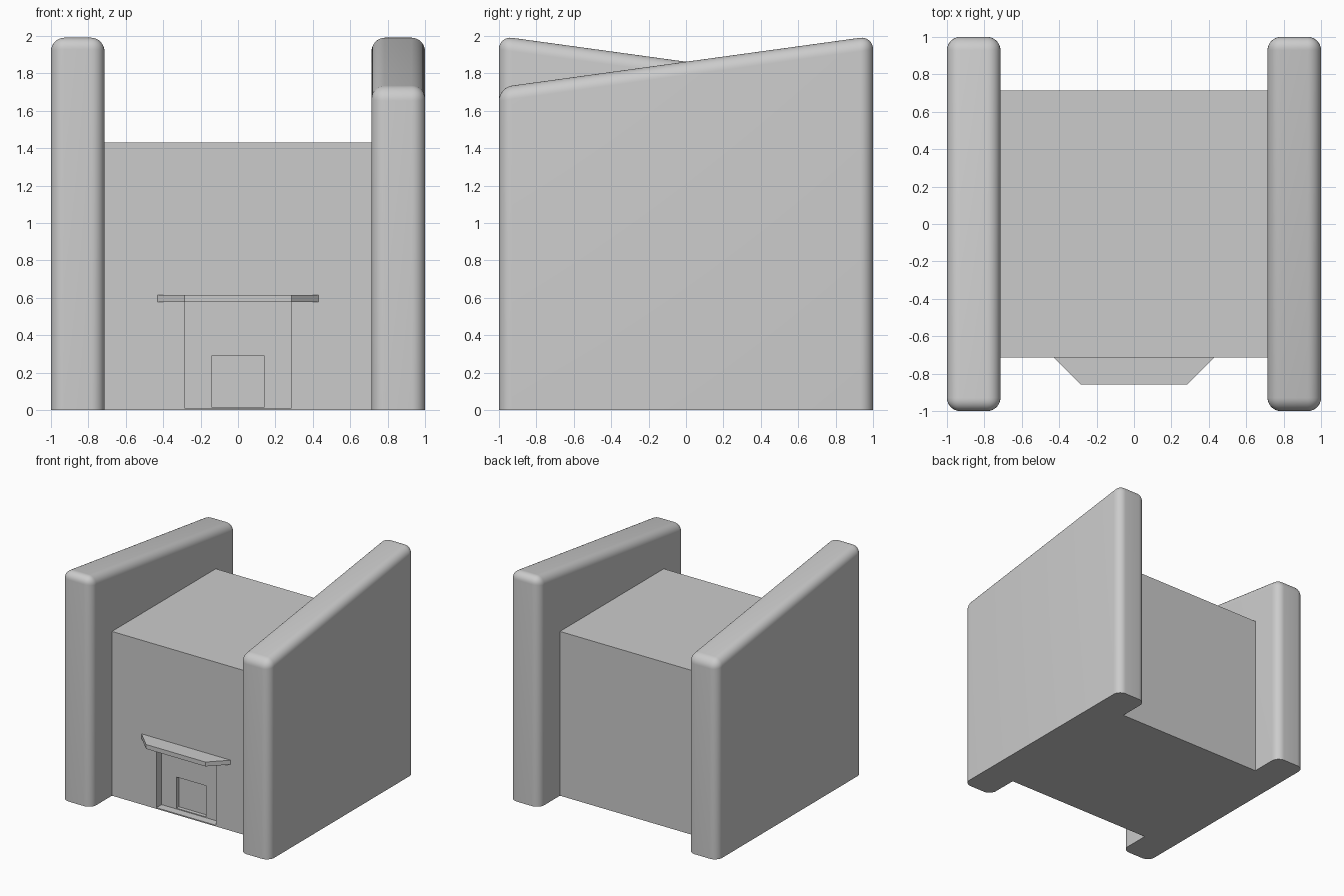
import bpy, bmesh
from math import pi

if "Cube" in bpy.data.objects:
    bpy.data.objects.remove(bpy.data.objects["Cube"])

W = 0.714   # half width of the main block, inner face of the walls


def extrude(name, profile, axis_vec):
    """Solid from a planar outline swept along a vector."""
    bm = bmesh.new()
    face = bm.faces.new([bm.verts.new(p) for p in profile])
    top = bmesh.ops.extrude_face_region(bm, geom=[face])["geom"]
    bmesh.ops.translate(bm, vec=axis_vec,
                        verts=[v for v in top if isinstance(v, bmesh.types.BMVert)])
    bmesh.ops.recalc_face_normals(bm, faces=bm.faces)
    mesh = bpy.data.meshes.new(name)
    bm.to_mesh(mesh)
    bm.free()
    obj = bpy.data.objects.new(name, mesh)
    bpy.context.collection.objects.link(obj)
    return obj


def box(name, x, y0, y1, z0, z1):
    """Box symmetric in x."""
    return extrude(name, [(-x, y0, z0), (x, y0, z0), (x, y1, z0), (-x, y1, z0)],
                   (0, 0, z1 - z0))


def cut(obj, cutter):
    mod = obj.modifiers.new("cut", "BOOLEAN")
    mod.operation = "DIFFERENCE"
    mod.solver = "EXACT"
    mod.object = cutter
    bpy.context.view_layer.objects.active = obj
    bpy.ops.object.modifier_apply(modifier=mod.name)
    bpy.data.objects.remove(cutter)


# Sloped side walls, rounded everywhere except at the base; one is the other turned round
for name, turn in (("right_wall", 0), ("left_wall", pi)):
    wall = extrude(name, [(W, -1, 0), (W, 1, 0), (W, 1, 2.0), (W, -1, 1.725)],
                   (1 - W, 0, 0))
    bm = bmesh.new()
    bm.from_mesh(wall.data)
    edges = [e for e in bm.edges if max(v.co.z for v in e.verts) > 0.01]
    bmesh.ops.bevel(bm, geom=edges, offset=0.071, segments=8, profile=0.5,
                    affect="EDGES")
    bm.to_mesh(wall.data)
    bm.free()
    wall.rotation_euler.z = turn
    bpy.ops.object.select_all(action="DESELECT")
    wall.select_set(True)
    bpy.context.view_layer.objects.active = wall
    bpy.ops.object.shade_smooth_by_angle(angle=0.6)

# Main block with entrance recess and door niche
block = box("main_block", W, -W, W, 0, 1.43)
cut(block, box("entrance_cutter", 0.286, -0.9, -0.643, 0.01, 0.577))
cut(block, box("door_cutter", 0.143, -0.7, -0.61, 0.017, 0.288))

# Canopy over the entrance
extrude("canopy", [(-0.43, -W, 0.577), (0.43, -W, 0.577),
                   (0.286, -0.857, 0.577), (-0.286, -0.857, 0.577)], (0, 0, 0.038))
